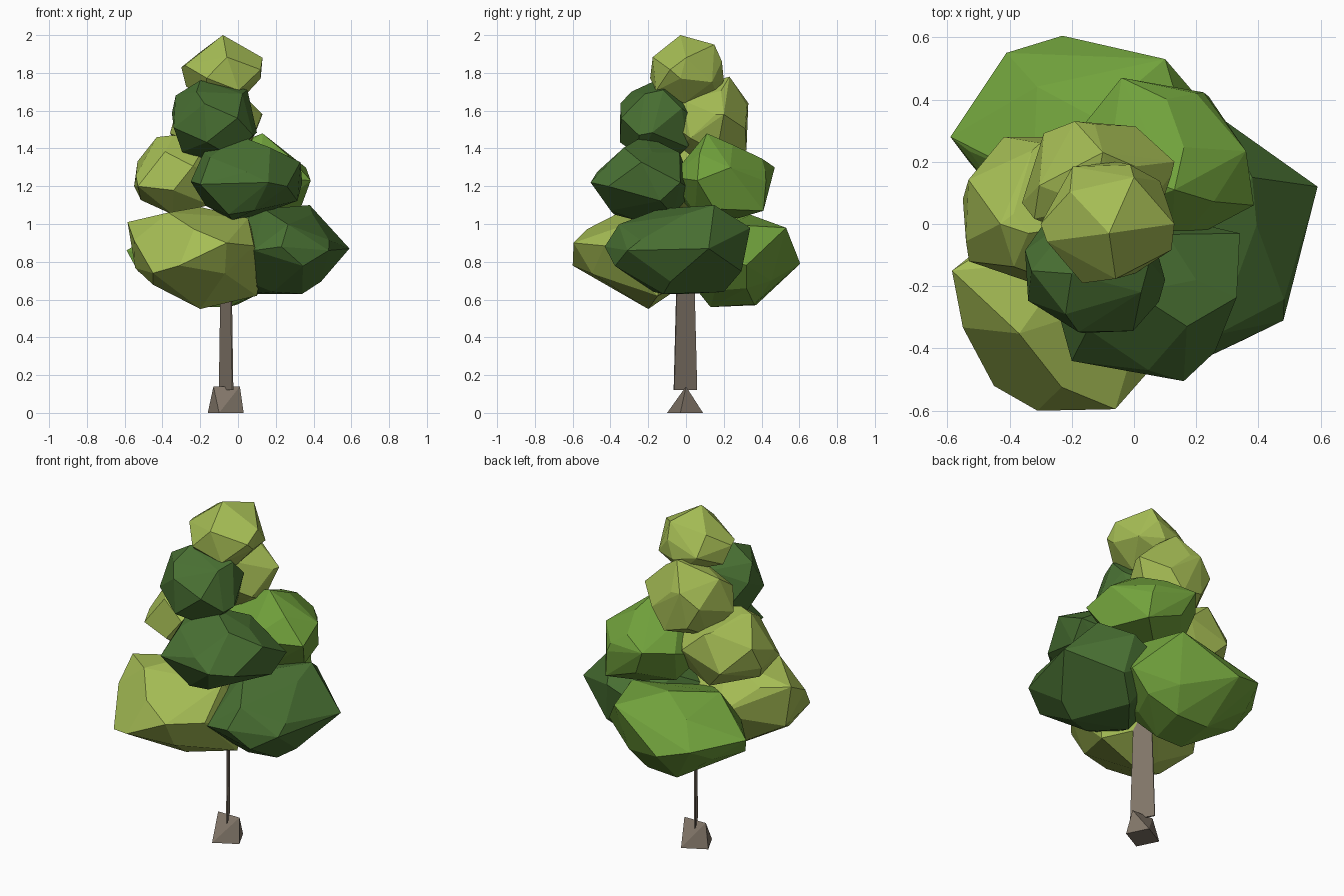
import bpy, bmesh, math, random
from mathutils import Vector


def material(name, rgb):
    m = bpy.data.materials.new(name)
    m.diffuse_color = (*rgb, 1)
    return m


OLIVE = material("olive leaves", (0.38, 0.51, 0.09))
GREEN = material("mid green leaves", (0.165, 0.36, 0.045))
DARK = material("dark green leaves", (0.065, 0.16, 0.032))
BARK = material("bark", (0.22, 0.18, 0.14))


def hull(name, points, mat):
    """Flat-shaded convex solid around a handful of points."""
    bm = bmesh.new()
    for p in points:
        bm.verts.new(p)
    bmesh.ops.convex_hull(bm, input=bm.verts)
    junk = [v for v in bm.verts if not v.link_faces]
    bmesh.ops.delete(bm, geom=junk, context='VERTS')
    bmesh.ops.dissolve_limit(bm, angle_limit=math.radians(7),
                             verts=bm.verts, edges=bm.edges)
    bmesh.ops.recalc_face_normals(bm, faces=bm.faces)
    me = bpy.data.meshes.new(name)
    bm.to_mesh(me)
    bm.free()
    me.materials.append(mat)
    ob = bpy.data.objects.new(name, me)
    bpy.context.collection.objects.link(ob)
    return ob


def clump(name, mat, lo, hi, seed, corners=(), n=17):
    """Faceted leaf clump filling a box, with a few corners placed by hand."""
    rnd = random.Random(seed)
    lo, hi = Vector(lo), Vector(hi)
    turn = rnd.uniform(0, 6.28)
    pts = []
    for i in range(n):
        z = 1 - 2 * (i + 0.5) / n
        a = turn + i * 2.39996 + rnd.uniform(-0.2, 0.2)
        r = math.sqrt(1 - z * z)
        pts.append(Vector((r * math.cos(a), r * math.sin(a), z)))
    # stretch the ball so it touches every side of the box
    mn = [min(p[k] for p in pts) for k in range(3)]
    mx = [max(p[k] for p in pts) for k in range(3)]
    pts = [Vector([lo[k] + (p[k] - mn[k]) / (mx[k] - mn[k]) * (hi[k] - lo[k])
                   for k in range(3)]) for p in pts]
    hull(name, pts + [Vector(c) for c in corners], mat)


# Bottom tier of leaves
clump("lower_front_leaves", OLIVE, (-0.55, -0.55, 0.62), (0.13, 0.10, 1.09), 3,
      [(-0.31, -0.60, 0.78), (-0.06, -0.595, 0.90), (-0.45, -0.52, 0.74),
       (-0.585, -0.15, 1.01), (-0.20, -0.20, 0.55), (0.10, -0.15, 0.62)])
clump("lower_right_leaves", DARK, (-0.10, -0.41, 0.64), (0.49, 0.32, 1.08), 5,
      [(0.59, 0.12, 0.87), (0.48, -0.31, 0.86), (0.23, -0.43, 0.88),
       (0.38, 0.15, 1.10), (0.34, -0.12, 0.63), (0.28, 0.34, 0.98),
       (0.20, 0.2, 0.64), (0.04, 0.0, 0.63)])
clump("lower_back_leaves", GREEN, (-0.53, -0.04, 0.62), (0.28, 0.54, 1.05), 8,
      [(-0.59, 0.28, 0.86), (-0.41, 0.55, 0.84), (-0.23, 0.605, 0.79),
       (0.10, 0.53, 0.98), (-0.20, 0.37, 0.57), (-0.05, 0.13, 0.56),
       (-0.22, 0.13, 0.56), (0.17, 0.32, 0.66), (-0.53, 0.20, 0.75),
       (0.0, 0.36, 0.575)])

# Middle tier
clump("middle_front_leaves", DARK, (-0.25, -0.47, 1.02), (0.33, 0.04, 1.43), 11,
      [(0.16, -0.505, 1.22), (-0.20, -0.44, 1.21), (0.0, -0.22, 1.47),
       (0.34, -0.03, 1.22), (-0.18, -0.22, 1.38), (0.20, -0.18, 1.38),
       (-0.05, -0.38, 1.05)])
clump("middle_right_leaves", GREEN, (-0.20, -0.08, 1.03), (0.36, 0.43, 1.42), 14,
      [(0.385, 0.06, 1.23), (0.24, 0.41, 1.07), (-0.04, 0.47, 1.30),
       (0.13, 0.11, 1.48), (0.20, 0.42, 1.28), (0.33, 0.15, 1.08)])
clump("middle_left_leaves", OLIVE, (-0.54, -0.19, 1.05), (-0.04, 0.28, 1.46), 17,
      [(-0.55, 0.08, 1.20), (-0.43, 0.0, 1.46), (-0.30, 0.26, 1.40),
       (-0.53, -0.12, 1.20), (-0.34, -0.03, 1.47)])

# Upper tier and crown
clump("upper_front_leaves", DARK, (-0.35, -0.35, 1.33), (0.10, 0.08, 1.74), 21,
      [(-0.33, -0.15, 1.68), (0.05, -0.12, 1.71), (-0.20, -0.16, 1.76),
       (-0.22, -0.29, 1.70), (0.08, -0.25, 1.47)])
clump("upper_back_leaves", OLIVE, (-0.36, -0.08, 1.33), (0.12, 0.32, 1.73), 24,
      [(0.13, 0.20, 1.58), (-0.10, 0.23, 1.78), (-0.19, 0.33, 1.64),
       (-0.08, 0.32, 1.39)])
clump("crown_leaves", OLIVE, (-0.28, -0.19, 1.64), (0.12, 0.19, 1.95), 27,
      [(-0.08, -0.03, 2.0), (0.13, 0.0, 1.88), (0.0, 0.15, 1.95),
       (-0.30, 0.0, 1.83), (0.12, -0.03, 1.77), (-0.05, 0.20, 1.76)], n=15)

# Trunk: a thin slab turned 30 degrees
axis = Vector((0.5, -0.866, 0))
side = Vector((0.866, 0.5, 0)) * 0.004
trunk = []
for z, half in ((0.12, 0.070), (0.80, 0.050)):
    for s in (-1, 1):
        for t in (-1, 1):
            trunk.append(Vector((-0.063, -0.003, z)) + axis * half * s + side * t)
hull("trunk", trunk, BARK)

# Wedge-shaped root flare: turned rectangle rising to a level ridge
hull("trunk_base", [(-0.13, 0.0, 0.14), (0.01, 0.0, 0.14),
                    (-0.10, -0.10, 0), (0.03, -0.03, 0),
                    (-0.03, 0.09, 0), (-0.16, 0.02, 0)], BARK)
